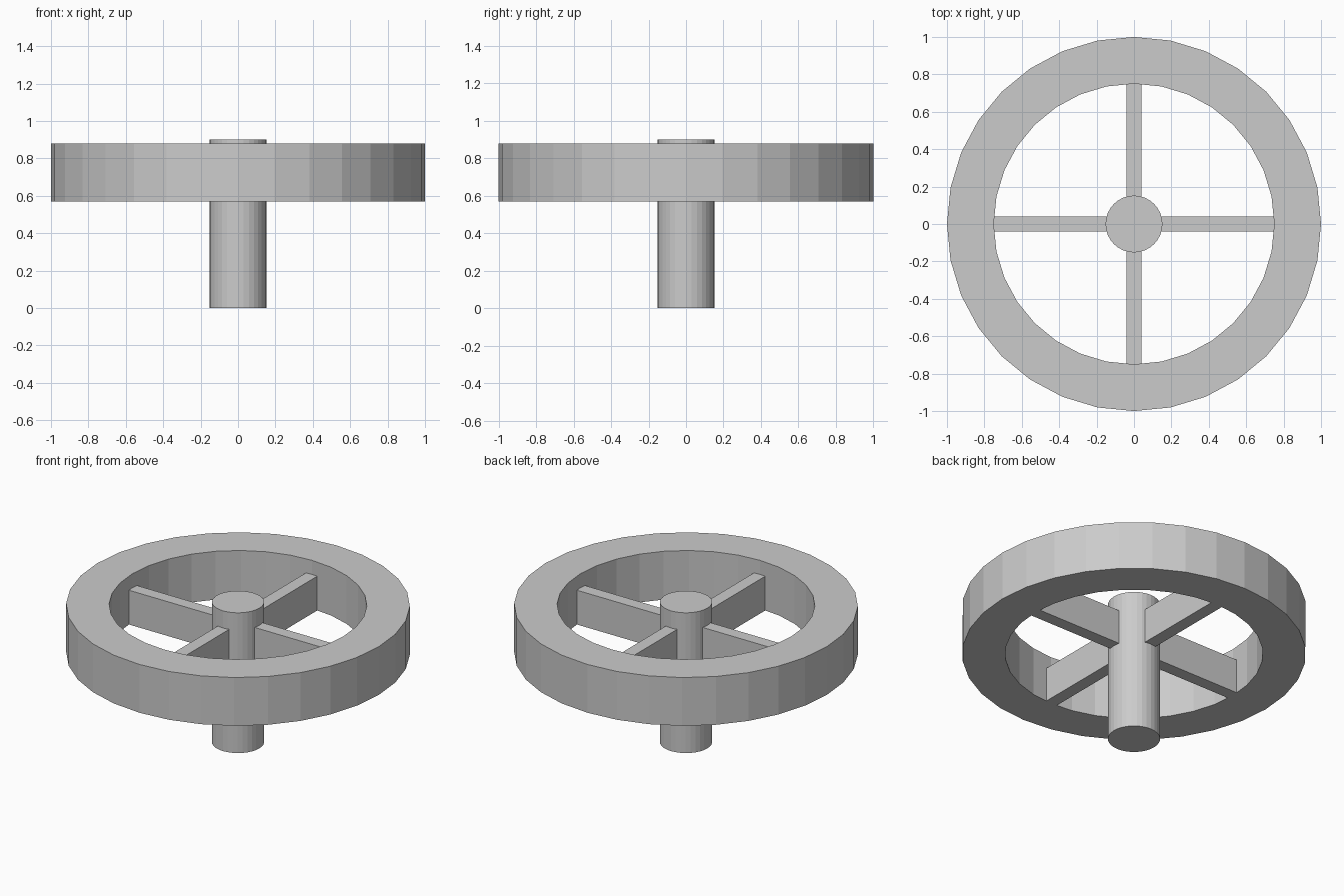
import bpy, bmesh, math

if "Cube" in bpy.data.objects:
    bpy.data.objects.remove(bpy.data.objects["Cube"])

SIDES = 32


def make_object(name, bm):
    bmesh.ops.recalc_face_normals(bm, faces=bm.faces)
    mesh = bpy.data.meshes.new(name)
    bm.to_mesh(mesh)
    bm.free()
    obj = bpy.data.objects.new(name, mesh)
    bpy.context.collection.objects.link(obj)
    return obj


def circle(bm, radius, z):
    step = math.tau / SIDES
    return [bm.verts.new((radius * math.cos(i * step), radius * math.sin(i * step), z))
            for i in range(SIDES)]


# Rim: rectangular section swept around the axis
bm = bmesh.new()
section = [(0.75, 0.57), (1.0, 0.57), (1.0, 0.88), (0.75, 0.88)]
loops = [circle(bm, r, z) for r, z in section]
for a, b in zip(loops, loops[1:] + loops[:1]):
    for i in range(SIDES):
        j = (i + 1) % SIDES
        bm.faces.new((a[i], a[j], b[j], b[i]))
make_object("wheel_rim", bm)

# Central shaft
bm = bmesh.new()
bmesh.ops.create_cone(bm, cap_ends=True, segments=SIDES,
                      radius1=0.152, radius2=0.152, depth=0.90)
bmesh.ops.translate(bm, verts=bm.verts, vec=(0, 0, 0.45))
make_object("shaft", bm)

# Four spokes from the shaft to the rim, flush with the rim's underside
INNER, OUTER, WIDTH, LOW, HIGH = 0.14, 0.752, 0.08, 0.57, 0.79
for k in range(4):
    bm = bmesh.new()
    bmesh.ops.create_cube(bm, size=1)
    bmesh.ops.scale(bm, verts=bm.verts, vec=(OUTER - INNER, WIDTH, HIGH - LOW))
    bmesh.ops.translate(bm, verts=bm.verts,
                        vec=((INNER + OUTER) / 2, 0, (LOW + HIGH) / 2))
    spoke = make_object(f"spoke_{k + 1}", bm)
    spoke.rotation_euler.z = k * math.pi / 2
